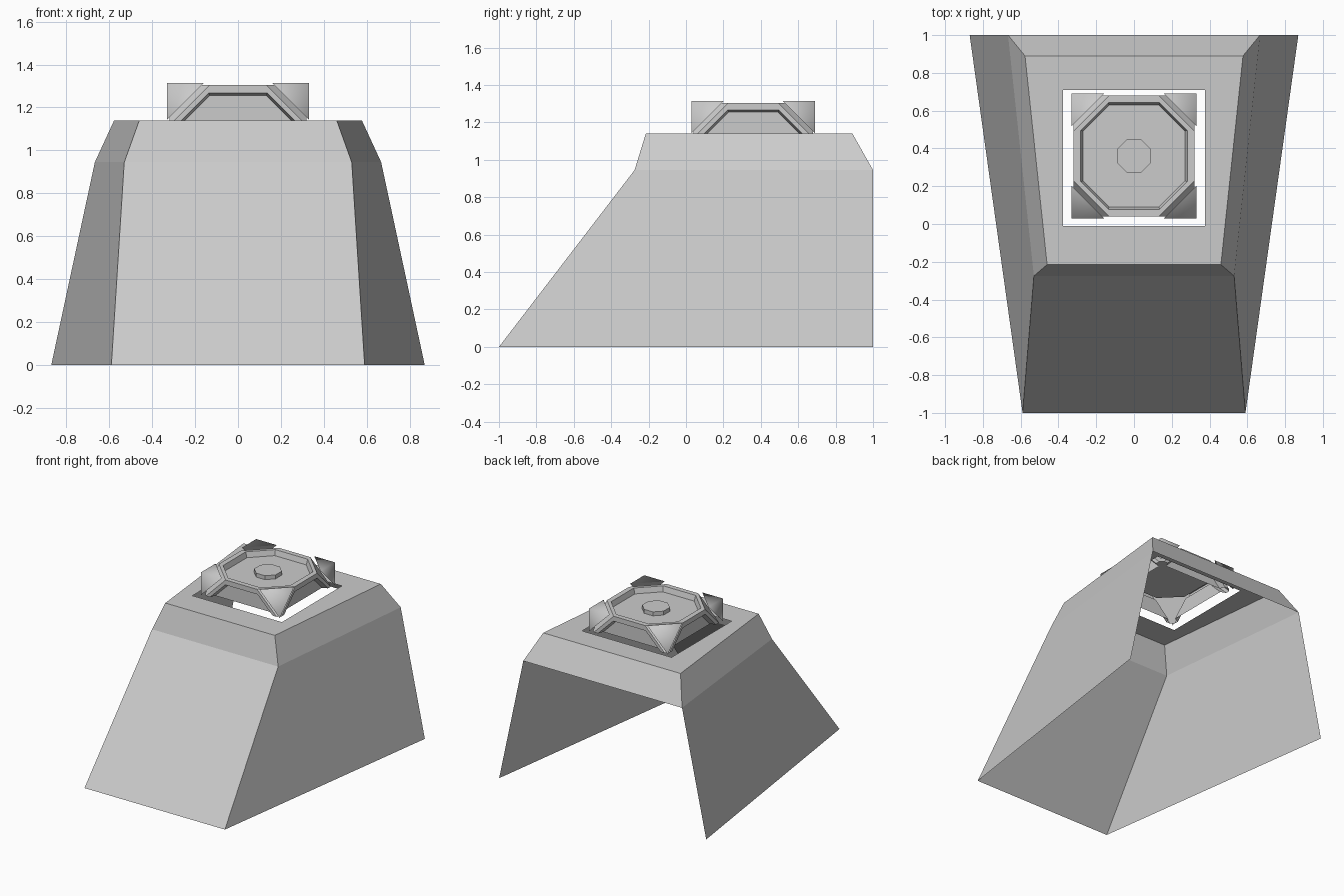
import bpy, bmesh
from math import radians, pi
from itertools import product
from mathutils import Matrix, Vector

if "Cube" in bpy.data.objects:
    bpy.data.objects.remove(bpy.data.objects["Cube"])

CENTER = Vector((0, 0.36, 0.985))   # centre of the half-sunken cube
CUT_Z = 1.14                        # only the part above the shell top exists


def finish(bm, name):
    mesh = bpy.data.meshes.new(name)
    bm.to_mesh(mesh)
    bm.free()
    obj = bpy.data.objects.new(name, mesh)
    bpy.context.collection.objects.link(obj)
    return obj


def ring(bm, pts, mat=Matrix()):
    return [bm.verts.new(mat @ Vector(p)) for p in pts]


def bridge(bm, a, b, skip=()):
    n = len(a)
    for i in range(n):
        if i not in skip:
            bm.faces.new((a[i], a[(i + 1) % n], b[(i + 1) % n], b[i]))


def outward(bm, pts, away_from):
    f = bm.faces.new([bm.verts.new(p) for p in pts])
    f.normal_update()
    if f.normal.dot(f.calc_center_median() - away_from) < 0:
        f.normal_flip()
    return f


def octagon(half, diag, z):
    # square of given half size with corners cut where |x| + |y| = diag
    c = diag - half
    return [(half, -c, z), (half, c, z), (c, half, z), (-c, half, z),
            (-half, c, z), (-half, -c, z), (-c, -half, z), (c, -half, z)]


# Tapered shell: open bottom and back, square hole in the top
bm = bmesh.new()
levels = [(0.59, -1.0, 0.87, 1.0, 0.0), (0.53, -0.275, 0.667, 1.0, 0.945),
          (0.46, -0.215, 0.577, 0.89, 1.14), (0.376, -0.01, 0.376, 0.71, 1.14)]
loops = [ring(bm, [(-fx, fy, z), (fx, fy, z), (bx, by, z), (-bx, by, z)])
         for fx, fy, bx, by, z in levels]
bridge(bm, loops[0], loops[1], skip=(2,))
bridge(bm, loops[1], loops[2])
bridge(bm, loops[2], loops[3])
finish(bm, "tapered_shell")

# Cube body: five faces, each a rim around a recessed octagonal panel
H, DIAG = 0.32, 0.452
bm = bmesh.new()
turns = [Matrix()] + [Matrix.Rotation(k * pi / 2, 4, 'Z') @ Matrix.Rotation(pi / 2, 4, 'X')
                      for k in range(4)]
for turn in turns:
    mat = Matrix.Translation(CENTER) @ turn
    outer = ring(bm, octagon(H, DIAG, H), mat)
    inner = ring(bm, octagon(0.282, 0.418, H), mat)
    floor = ring(bm, octagon(0.270, 0.402, H - 0.04), mat)
    bridge(bm, outer, inner)
    bridge(bm, inner, floor)
    bm.faces.new(floor)

# Cut-off corners of the body, behind the caps
TOP_CORNERS = list(product((-1, 1), (-1, 1), (1,)))
for s in TOP_CORNERS:
    tri = []
    for axis in range(3):
        p = [H * v for v in s]
        p[axis] = (DIAG - H) * s[axis]
        tri.append(CENTER + Vector(p))
    outward(bm, tri, CENTER)
bmesh.ops.remove_doubles(bm, verts=bm.verts, dist=0.0005)
bmesh.ops.bisect_plane(bm, geom=bm.verts[:] + bm.edges[:] + bm.faces[:],
                       plane_co=(0, 0, CUT_Z), plane_no=(0, 0, 1), clear_inner=True)
finish(bm, "cube_body")

# Corner caps: softly shaded corner pyramids with a flat inner face
CAP, LEG = 0.33, 0.172
bm = bmesh.new()
for s in TOP_CORNERS:
    tip = CENTER + CAP * Vector(s)
    ends = []
    for axis in range(3):
        p = tip.copy()
        p[axis] -= LEG * s[axis]
        ends.append(p)
    mid = (tip + sum(ends, Vector())) / 4
    sides = [outward(bm, (tip, ends[i], ends[(i + 1) % 3]), mid) for i in range(3)]
    for f in sides:
        f.smooth = True
    bmesh.ops.remove_doubles(bm, verts=list({v for f in sides for v in f.verts}), dist=0.0005)
    outward(bm, ends, mid)
finish(bm, "corner_caps")

# Small octagonal button in the top recess
bpy.ops.mesh.primitive_cylinder_add(
    vertices=8, radius=0.097, depth=0.03,
    location=(0, CENTER.y, CENTER.z + H - 0.025), rotation=(0, 0, radians(22.5)))
bpy.context.object.name = "top_button"
